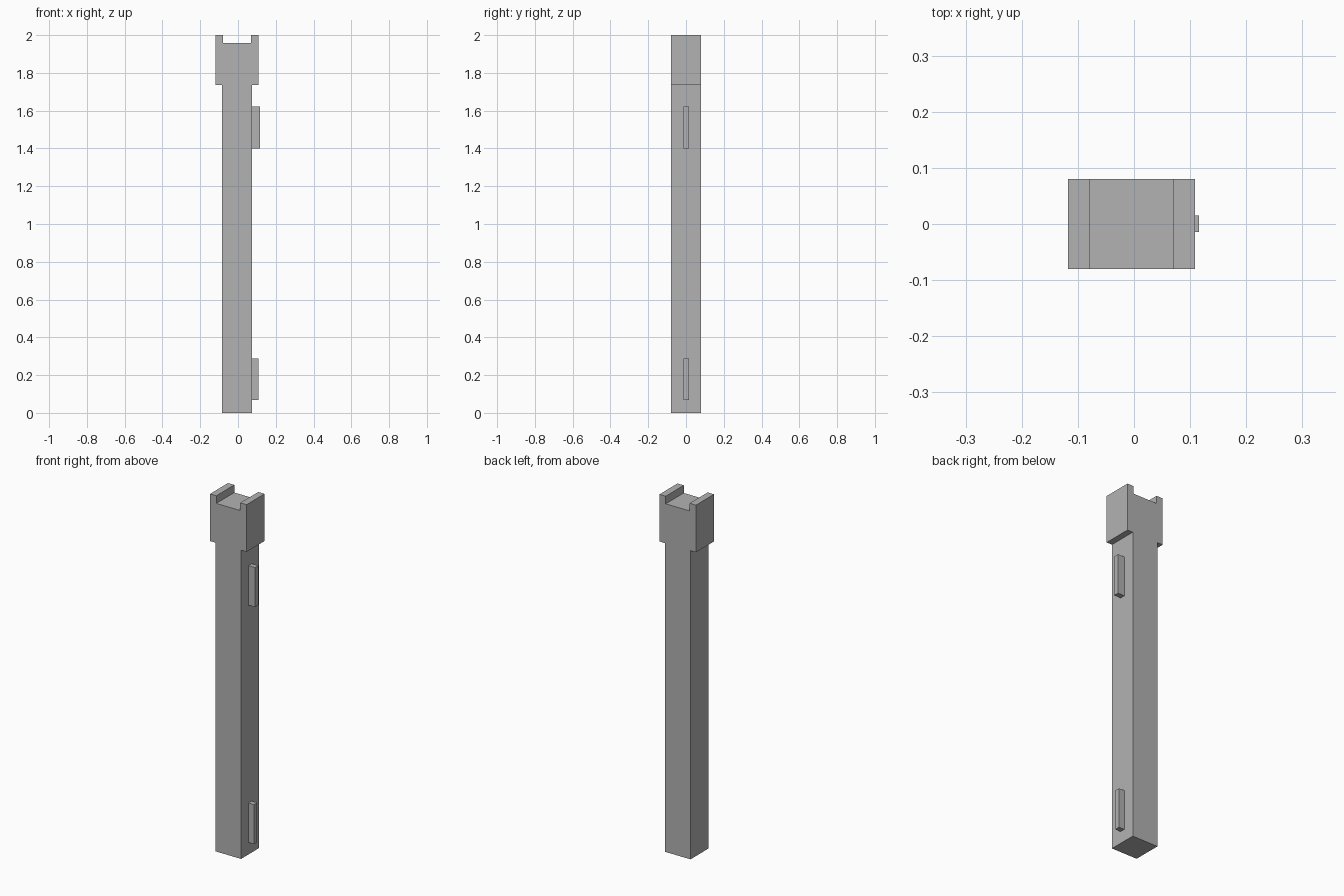
import bpy
import bmesh

cube = bpy.data.objects.get("Cube")
if cube:
    bpy.data.objects.remove(cube, do_unlink=True)

# One plain grey for everything
grey = bpy.data.materials.new("plain grey")
grey.use_nodes = True
colour = (0.448, 0.448, 0.448, 1)
grey.diffuse_color = colour
grey.node_tree.nodes["Principled BSDF"].inputs["Base Color"].default_value = colour


def extrude_profile(name, profile, y0, y1):
    """Extrude a closed x-z outline from y0 to y1."""
    bm = bmesh.new()
    face = bm.faces.new([bm.verts.new((x, y0, z)) for x, z in profile])
    result = bmesh.ops.extrude_face_region(bm, geom=[face])
    verts = [v for v in result["geom"] if isinstance(v, bmesh.types.BMVert)]
    bmesh.ops.translate(bm, verts=verts, vec=(0, y1 - y0, 0))
    bmesh.ops.recalc_face_normals(bm, faces=bm.faces)
    mesh = bpy.data.meshes.new(name)
    bm.to_mesh(mesh)
    bm.free()
    mesh.materials.append(grey)
    obj = bpy.data.objects.new(name, mesh)
    bpy.context.collection.objects.link(obj)
    return obj


def box(name, x0, x1, y0, y1, z0, z1):
    return extrude_profile(name, [(x0, z0), (x1, z0), (x1, z1), (x0, z1)], y0, y1)


HALF_DEPTH = 0.08
POST_LEFT, POST_RIGHT = -0.084, 0.075
CAP_BASE, CAP_FLOOR, TOP = 1.735, 1.957, 2.0

# Square post
box("post", POST_LEFT, POST_RIGHT, -HALF_DEPTH, HALF_DEPTH, 0, CAP_BASE)

# Wider cap with a channel running front to back
cap_left, cap_right = -0.118, 0.109
channel_left, channel_right = -0.079, 0.07
extrude_profile("slotted_cap", [
    (cap_left, CAP_BASE), (cap_right, CAP_BASE), (cap_right, TOP),
    (channel_right, TOP), (channel_right, CAP_FLOOR),
    (channel_left, CAP_FLOOR), (channel_left, TOP), (cap_left, TOP),
], -HALF_DEPTH, HALF_DEPTH)

# Upright tenons on one side of the post
for name, reach, bottom in (("lower_tenon", 0.109, 0.067), ("upper_tenon", 0.116, 1.401)):
    box(name, POST_RIGHT, reach, -0.014, 0.015, bottom, bottom + 0.222)
